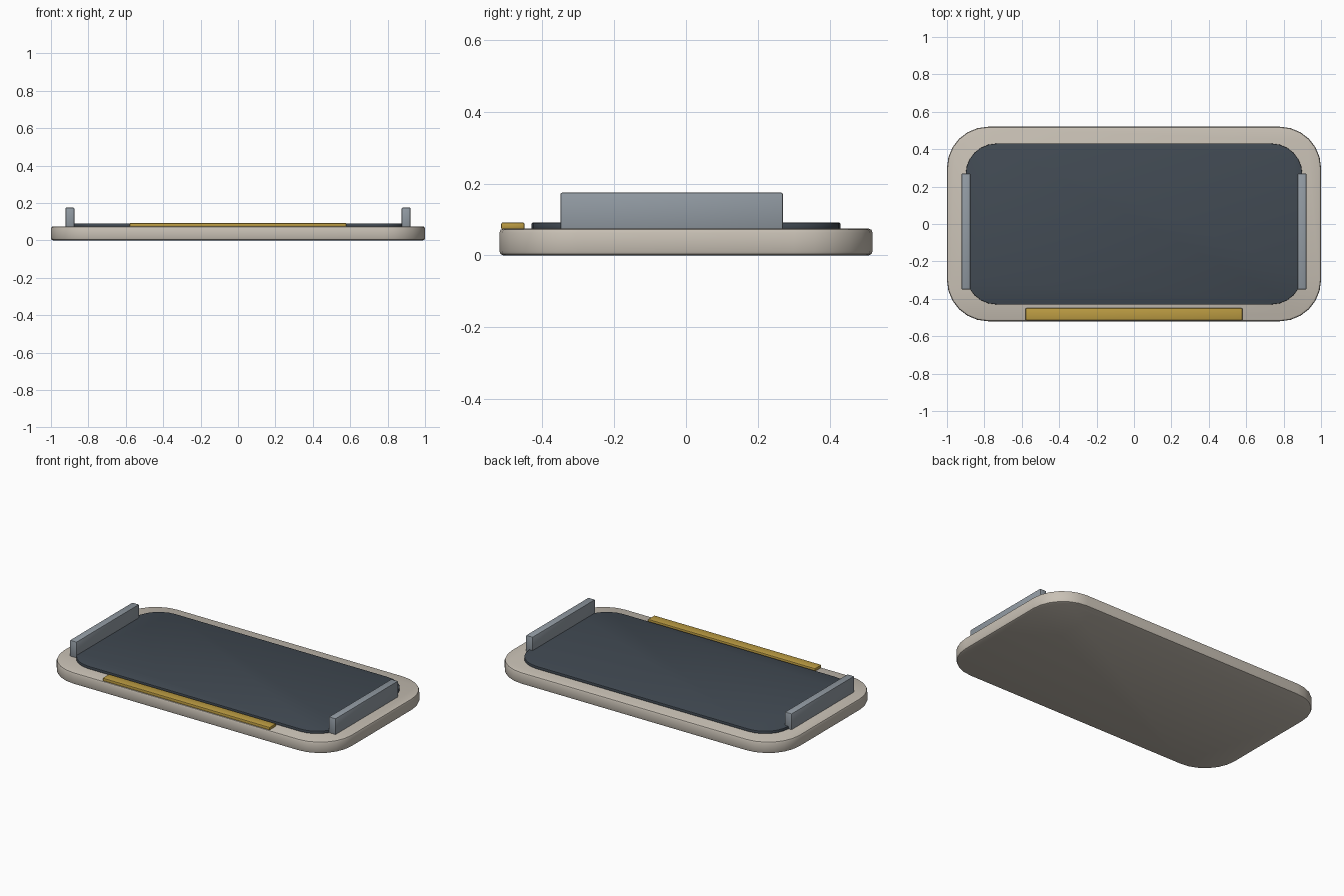
import bpy
import math

default_cube = bpy.data.objects.get("Cube")
if default_cube:
    bpy.data.objects.remove(default_cube, do_unlink=True)


def material(name, rgb):
    mat = bpy.data.materials.new(name)
    mat.use_nodes = True
    color = (*rgb, 1.0)
    mat.diffuse_color = color
    mat.node_tree.nodes["Principled BSDF"].inputs["Base Color"].default_value = color
    return mat


def rounded_outline(half_x, half_y, radius, steps):
    """Counter-clockwise rounded rectangle made of four corner arcs."""
    points = []
    for corner, (sx, sy) in enumerate([(1, 1), (-1, 1), (-1, -1), (1, -1)]):
        for i in range(steps + 1):
            angle = (corner + i / steps) * math.pi / 2
            points.append((sx * (half_x - radius) + radius * math.cos(angle),
                           sy * (half_y - radius) + radius * math.sin(angle)))
    return points


def slab(name, outline, z_low, z_high, bevel, mat):
    """Extrude an outline into a plate with softened edges."""
    n = len(outline)
    verts = [(x, y, z) for z in (z_low, z_high) for x, y in outline]
    faces = [tuple(reversed(range(n))), tuple(range(n, 2 * n))]
    faces += [(i, (i + 1) % n, n + (i + 1) % n, n + i) for i in range(n)]
    mesh = bpy.data.meshes.new(name)
    mesh.from_pydata(verts, [], faces)
    mesh.materials.append(mat)
    obj = bpy.data.objects.new(name, mesh)
    bpy.context.collection.objects.link(obj)
    mod = obj.modifiers.new("Soft edges", 'BEVEL')
    mod.width = bevel
    mod.segments = 2
    mod.limit_method = 'ANGLE'
    mod.angle_limit = math.radians(40)
    bpy.ops.object.select_all(action='DESELECT')
    obj.select_set(True)
    bpy.context.view_layer.objects.active = obj
    bpy.ops.object.modifier_apply(modifier=mod.name)
    bpy.ops.object.shade_smooth_by_angle(angle=math.radians(35))
    return obj


def box_outline(x0, x1, y0, y1):
    return [(x0, y0), (x1, y0), (x1, y1), (x0, y1)]


cream = material("warm cream", (0.58, 0.53, 0.46))
slate = material("dark slate", (0.053, 0.068, 0.086))
gold = material("muted gold", (0.50, 0.33, 0.055))
steel = material("steel grey", (0.29, 0.33, 0.37))

TOP = 0.075

# Tray body and its inlaid mat
slab("tray_base", rounded_outline(1.0, 0.52, 0.22, 6), 0.0, TOP, 0.012, cream)
slab("inner_mat", rounded_outline(0.90, 0.43, 0.165, 6), TOP - 0.003, 0.091, 0.003, slate)

# Gold strip along the front rim
slab("front_strip", box_outline(-0.58, 0.58, -0.515, -0.45), TOP - 0.003, 0.092, 0.005, gold)

# Upright side rails
for side, sign in (("left", 1), ("right", -1)):
    x0, x1 = sorted((sign * 0.875, sign * 0.922))
    slab(side + "_rail", box_outline(x0, x1, -0.35, 0.27), TOP - 0.003, 0.175, 0.005, steel)
